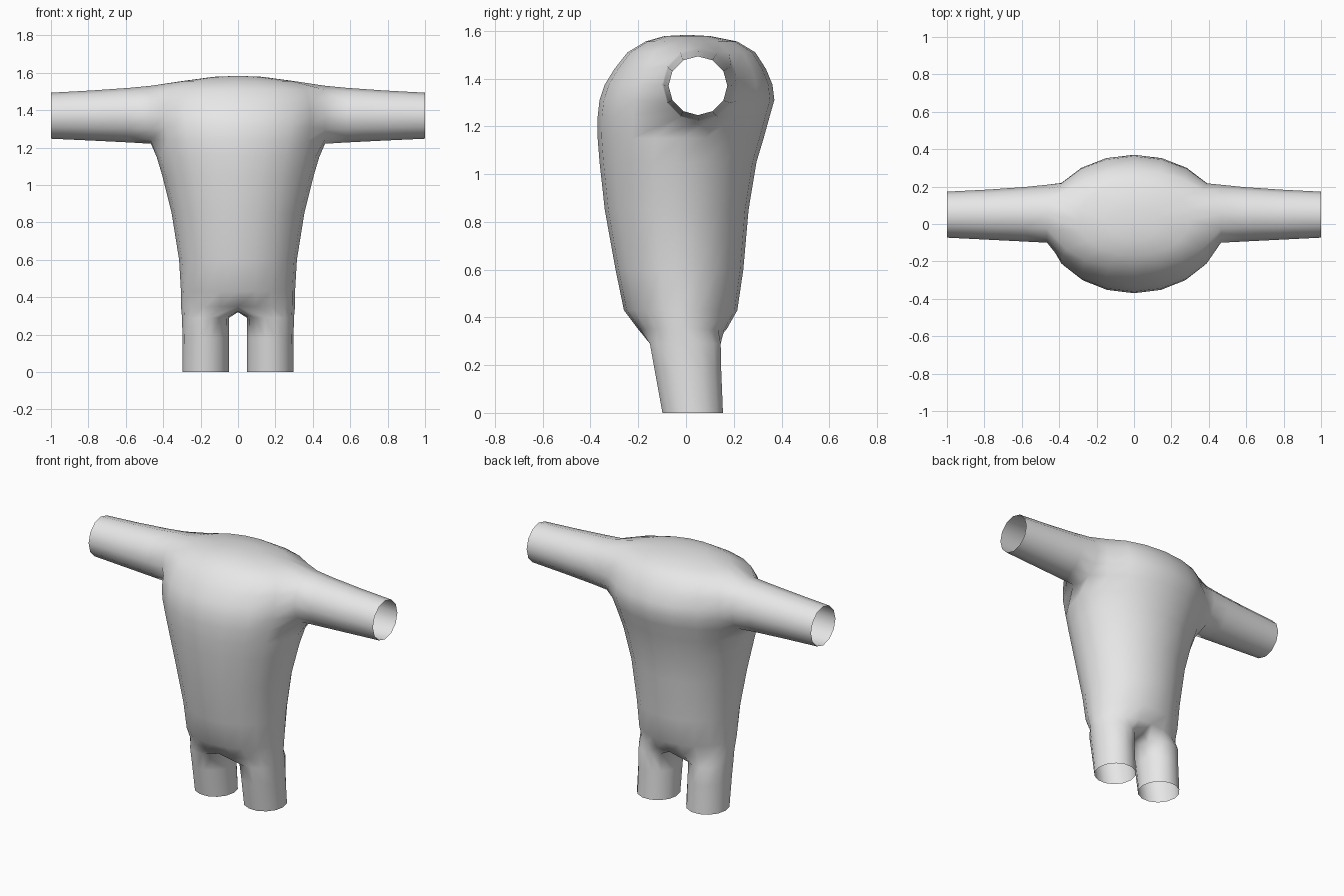
import bpy, bmesh
from math import sin, cos, pi

old = bpy.data.objects.get("Cube")
if old:
    bpy.data.objects.remove(old, do_unlink=True)

COLS = 20                 # torso columns: 0 is front, 5 is left side, 10 is back
ARM_ROWS = range(6, 11)   # torso rows that meet the sleeves

# Torso rows: height, half width, front y, back y
ROWS = [
    (0.35, 0.305, -0.20, 0.17), (0.43, 0.305, -0.26, 0.215),
    (0.60, 0.315, -0.295, 0.24), (0.85, 0.355, -0.34, 0.262),
    (1.05, 0.405, -0.362, 0.295), (1.15, 0.435, -0.37, 0.325),
    (1.24, 0.465, -0.37, 0.35), (1.31, 0.48, -0.362, 0.37),
    (1.375, 0.48, -0.34, 0.362), (1.44, 0.47, -0.30, 0.335),
    (1.51, 0.45, -0.245, 0.29), (1.555, 0.30, -0.17, 0.215),
    (1.578, 0.13, -0.09, 0.10),
]
# Sleeve rings: x, centre y, centre z, radius
SLEEVE = [(0.465, 0.055, 1.375, 0.155), (0.58, 0.052, 1.373, 0.146),
          (0.78, 0.05, 1.371, 0.134), (1.0, 0.05, 1.37, 0.123)]
# Leg rings: height, centre x, centre y, radius x, radius y
LEGS = [(0.29, 0.173, -0.003, 0.126, 0.152), (0.18, 0.173, 0.008, 0.124, 0.143),
        (0.0, 0.173, 0.028, 0.125, 0.13)]

bm = bmesh.new()


def bridge(a, b):
    """Join two closed rings of equal size with quads."""
    n = len(a)
    for i in range(n):
        bm.faces.new((a[i], a[(i + 1) % n], b[(i + 1) % n], b[i]))


# Torso grid, leaving a gap on each side for the sleeves
torso = []
for z, half, front, back in ROWS:
    mid, depth = (front + back) / 2, (back - front) / 2
    torso.append([bm.verts.new((half * sin(2 * pi * c / COLS),
                                mid - depth * cos(2 * pi * c / COLS), z))
                  for c in range(COLS)])
for r in range(len(ROWS) - 1):
    for c in range(COLS):
        if r in ARM_ROWS[:-1] and c in (4, 5, 14, 15):
            continue
        d = (c + 1) % COLS
        bm.faces.new((torso[r][c], torso[r][d], torso[r + 1][d], torso[r + 1][c]))

# Neck top
crown = bm.verts.new((0, 0.005, 1.583))
for c in range(COLS):
    bm.faces.new((torso[-1][c], torso[-1][(c + 1) % COLS], crown))

# Crotch seam between the legs, from front to back
seam = [bm.verts.new((0, y, z)) for y, z in
        ((-0.10, 0.325), (-0.01, 0.32), (0.08, 0.325))]

for side in (1, -1):
    def col(c):
        return (side * c) % COLS

    # Sleeve: round off the torso gap, then run open rings outward
    lo, hi = ARM_ROWS[0], ARM_ROWS[-1]
    ring = ([torso[lo][col(5)]] + [torso[r][col(6)] for r in ARM_ROWS]
            + [torso[hi][col(5)]] + [torso[r][col(4)] for r in reversed(ARM_ROWS)])
    n = len(ring)
    for k, (x, cy, cz, rad) in enumerate(SLEEVE):
        points = [(side * x, cy + rad * sin(2 * pi * i / n),
                   cz - rad * cos(2 * pi * i / n)) for i in range(n)]
        if k == 0:
            for v, p in zip(ring, points):
                v.co = p
        else:
            new = [bm.verts.new(p) for p in points]
            bridge(ring, new)
            ring = new

    # Leg: half of the torso hem plus the seam, run open rings downward
    ring = [seam[1], seam[0]] + [torso[0][col(c)] for c in range(11)] + [seam[2]]
    n = len(ring)
    for z, cx, cy, rx, ry in LEGS:
        new = [bm.verts.new((side * (cx - rx * cos(2 * pi * i / n)),
                             cy - ry * sin(2 * pi * i / n), z)) for i in range(n)]
        bridge(ring, new)
        ring = new

# Drop the loose points left inside the sleeve gaps
bmesh.ops.delete(bm, geom=[v for v in bm.verts if not v.link_faces], context='VERTS')
bmesh.ops.recalc_face_normals(bm, faces=bm.faces)

mesh = bpy.data.meshes.new("body_suit")
bm.to_mesh(mesh)
bm.free()
suit = bpy.data.objects.new("body_suit", mesh)
bpy.context.collection.objects.link(suit)

# Plain light grey cloth
grey = bpy.data.materials.new("light_grey")
grey.use_nodes = True
colour = (0.8, 0.8, 0.8, 1)
grey.diffuse_color = colour
grey.node_tree.nodes["Principled BSDF"].inputs["Base Color"].default_value = colour
mesh.materials.append(grey)

bpy.context.view_layer.objects.active = suit
suit.select_set(True)
bpy.ops.object.shade_smooth()
